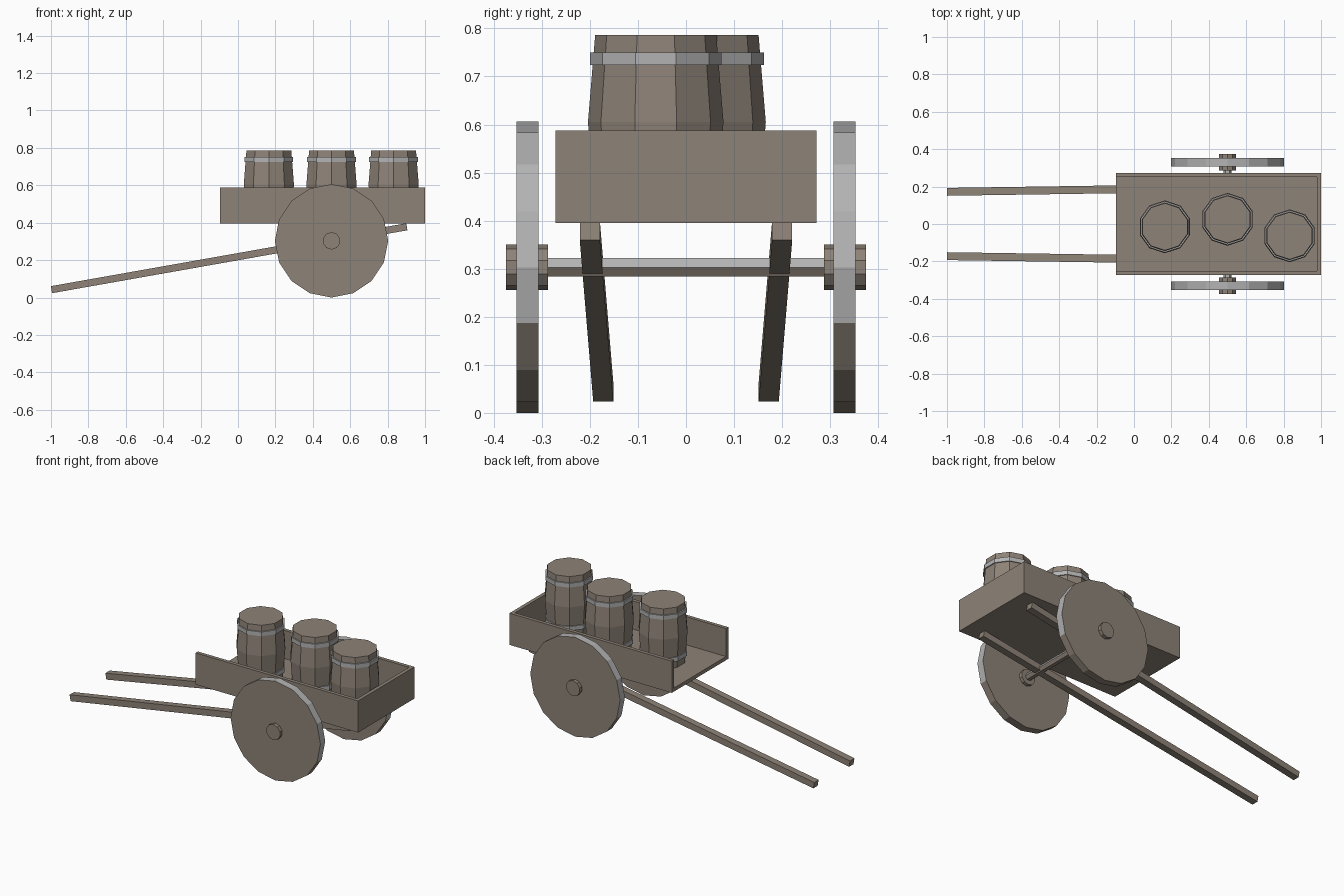
import bpy
import bmesh
from math import pi
from mathutils import Matrix, Vector

cube = bpy.data.objects.get("Cube")
if cube:
    bpy.data.objects.remove(cube, do_unlink=True)


def material(name, colour):
    m = bpy.data.materials.new(name)
    m.use_nodes = True
    m.diffuse_color = colour
    bsdf = next(n for n in m.node_tree.nodes if n.type == 'BSDF_PRINCIPLED')
    bsdf.inputs["Base Color"].default_value = colour
    bsdf.inputs["Roughness"].default_value = 0.8
    return m


WOOD = material("weathered wood", (0.27, 0.225, 0.185, 1))
IRON = material("pale iron", (0.45, 0.45, 0.45, 1))


def finish(name, bm, mats):
    bmesh.ops.recalc_face_normals(bm, faces=bm.faces[:])
    mesh = bpy.data.meshes.new(name)
    bm.to_mesh(mesh)
    bm.free()
    for m in mats:
        mesh.materials.append(m)
    obj = bpy.data.objects.new(name, mesh)
    bpy.context.collection.objects.link(obj)
    return obj


def box(name, low, high):
    low, high = Vector(low), Vector(high)
    bm = bmesh.new()
    place = Matrix.Translation((low + high) / 2) @ Matrix.Diagonal((*(high - low), 1))
    bmesh.ops.create_cube(bm, size=1, matrix=place)
    return finish(name, bm, [WOOD])


def beam(name, start, end, width, depth):
    """Square timber running between two points."""
    start, end = Vector(start), Vector(end)
    along = (end - start).normalized()
    side = Vector((0, 0, 1)).cross(along).normalized()
    up = along.cross(side)
    turn = Matrix((along, side, up)).transposed().to_4x4()
    size = Matrix.Diagonal(((end - start).length, width, depth, 1))
    bm = bmesh.new()
    bmesh.ops.create_cube(bm, size=1, matrix=Matrix.Translation((start + end) / 2) @ turn @ size)
    return finish(name, bm, [WOOD])


def stack(name, profile, sides, place, mats):
    """Closed faceted solid from (radius, height) rings, one corner on +y."""
    bm = bmesh.new()
    rings = []
    for radius, height in profile:
        rings.append([bm.verts.new(place @ (Matrix.Rotation(2 * pi * i / sides, 4, 'Z')
                                            @ Vector((0, radius, height))))
                      for i in range(sides)])
    for a, b in zip(rings, rings[1:]):
        for i in range(sides):
            j = (i + 1) % sides
            bm.faces.new((a[i], a[j], b[j], b[i]))
    bm.faces.new(rings[0])
    bm.faces.new(rings[-1])
    return finish(name, bm, mats)


def iron_sides(obj):
    """Iron on the round edge except where it faces the ground."""
    for f in obj.data.polygons:
        if abs(f.normal.y) < 0.5 and f.normal.z > -0.4:
            f.material_index = 1


# Cart bed, open towards the shafts
X0, X1, Y, Z0, Z1, T = -0.095, 1.0, 0.272, 0.395, 0.588, 0.022
box("bed_floor", (X0, -Y + T, Z0), (X1 - T, Y - T, Z0 + T))
box("end_board", (X1 - T, -Y, Z0), (X1, Y, Z1))
for side, s in (("left", 1), ("right", -1)):
    inner, outer = sorted((s * (Y - T), s * Y))
    box(side + "_side_board", (X0, inner, Z0), (X1 - T, outer, Z1))

# Shafts, wheels and hubs on both sides
axle_place = Matrix.Translation((0.5, 0, 0.303)) @ Matrix.Rotation(-pi / 2, 4, 'X')
for side, s in (("left", 1), ("right", -1)):
    beam(side + "_shaft", (-0.997, s * 0.172, 0.042), (0.902, s * 0.2, 0.378), 0.042, 0.038)
    wheel = stack(side + "_wheel", [(0.303, s * 0.307), (0.303, s * 0.353)],
                  16, axle_place, [WOOD, IRON])
    iron_sides(wheel)
    stack(side + "_hub", [(0.047, s * 0.287), (0.047, s * 0.375)], 10, axle_place, [WOOD])

# Axle, six sided
axle = stack("axle", [(0.022, -0.3), (0.022, 0.3)], 6,
             axle_place @ Matrix.Rotation(pi / 6, 4, 'Z'), [WOOD, IRON])
iron_sides(axle)

# Barrels with two hoops each
BASE, TOP, MID = 0.417, 0.786, 0.605
for number, (x, y) in enumerate(((0.165, -0.015), (0.5, 0.025), (0.832, -0.063)), 1):
    place = Matrix.Translation((x, y, 0))
    stack(f"barrel_{number}", [(0.126, BASE), (0.141, MID), (0.126, TOP)], 10, place, [WOOD])
    for part, z in (("upper", 0.737), ("lower", 2 * MID - 0.737)):
        stack(f"barrel_{number}_{part}_hoop", [(0.137, z - 0.013), (0.137, z + 0.013)],
              10, place, [IRON])
